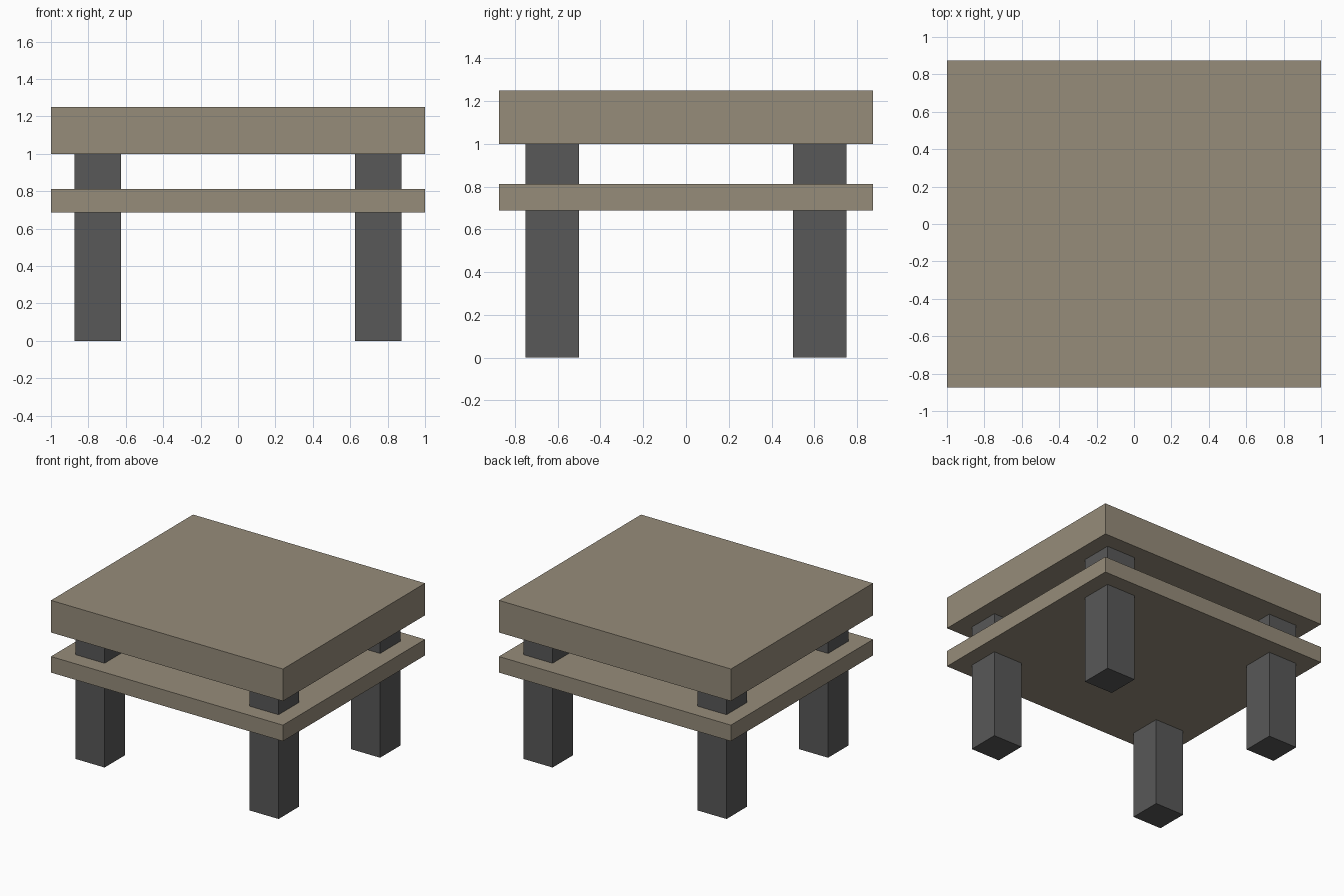
import bpy

if "Cube" in bpy.data.objects:
    bpy.data.objects.remove(bpy.data.objects["Cube"])


def make_material(name, rgb):
    mat = bpy.data.materials.new(name)
    mat.diffuse_color = (*rgb, 1.0)
    mat.use_nodes = True
    mat.node_tree.nodes["Principled BSDF"].inputs["Base Color"].default_value = mat.diffuse_color
    return mat


def box(name, low, high, mat):
    centre = [(a + b) / 2 for a, b in zip(low, high)]
    bpy.ops.mesh.primitive_cube_add(size=1, location=centre)
    obj = bpy.context.object
    obj.name = name
    obj.scale = [b - a for a, b in zip(low, high)]
    bpy.ops.object.transform_apply(location=False, rotation=False, scale=True)
    obj.data.materials.append(mat)
    return obj


tan = make_material("weathered tan", (0.305, 0.262, 0.195))
grey = make_material("dark grey", (0.098, 0.098, 0.098))

# Thick table top and thinner shelf
box("table_top", (-1, -0.875, 1.0), (1, 0.875, 1.25), tan)
box("shelf", (-1, -0.875, 0.6875), (1, 0.875, 0.8125), tan)

# Four square legs running up through the shelf
for y_name, sy in (("front", -1), ("back", 1)):
    for x_name, sx in (("left", -1), ("right", 1)):
        x, y = 0.75 * sx, 0.625 * sy
        box(f"{y_name}_{x_name}_leg",
            (x - 0.125, y - 0.125, 0), (x + 0.125, y + 0.125, 1.0), grey)
